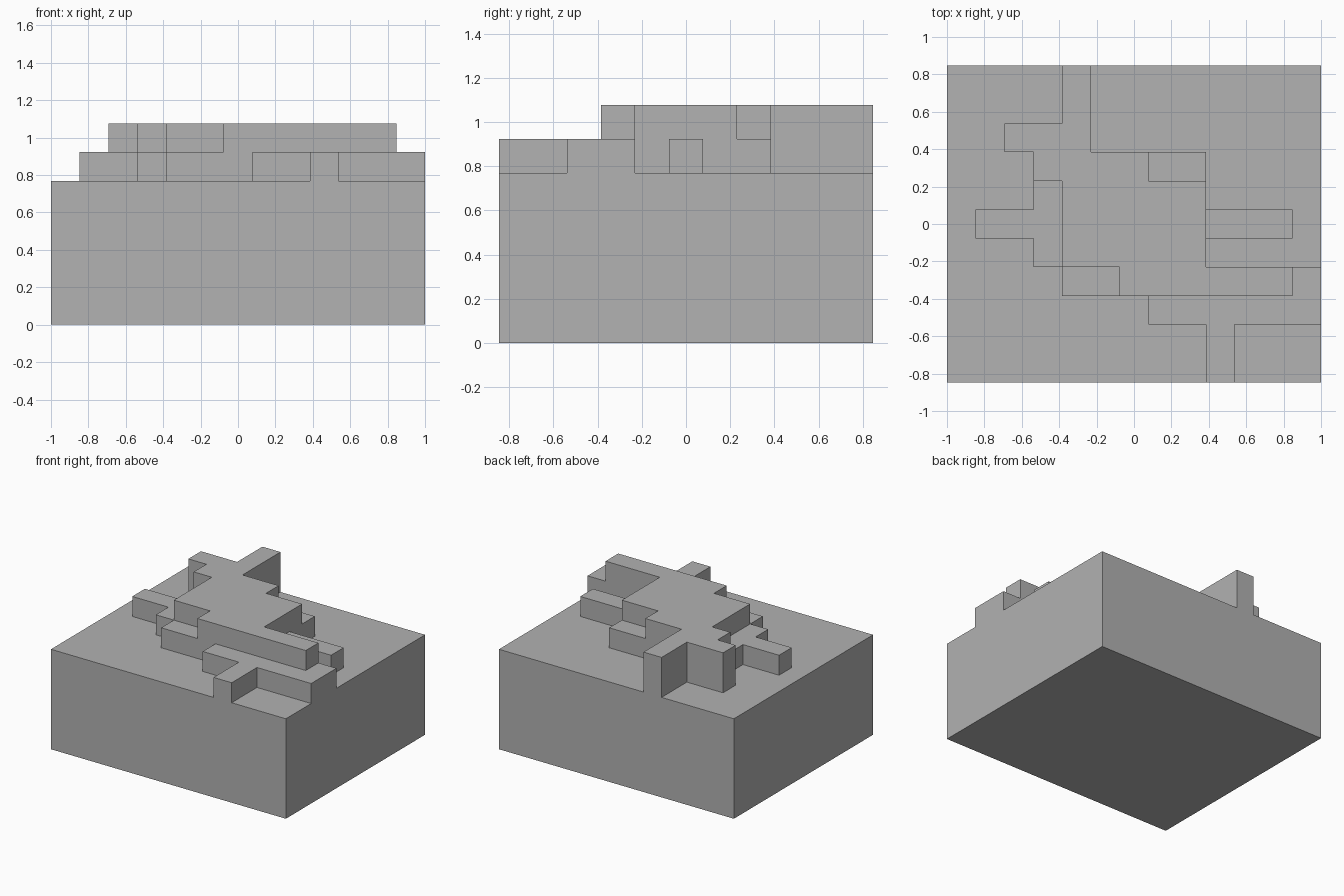
import bpy
import bmesh

if "Cube" in bpy.data.objects:
    bpy.data.objects.remove(bpy.data.objects["Cube"], do_unlink=True)

NX, NY = 13, 11
CELL = 2 / NX
BASE, LOWER, UPPER = 5, 6, 7
LEVELS = [0, BASE, LOWER, UPPER]

# Raised areas in grid cells: x start, x end, y start, y end
lower_tier = [
    (3, 4, 4, 7),    # left ledge
    (1, 3, 5, 6),    # left stub
    (4, 6, 3, 4),    # front left step
    (7, 9, 7, 8),    # back step
    (9, 12, 5, 6),   # right stub
    (7, 13, 2, 3),   # front ledge
    (9, 10, 0, 2),   # front spur
    (12, 13, 3, 4),  # end of the bar
]
upper_tier = [
    (4, 9, 4, 7),    # middle plateau
    (3, 7, 7, 8),    # back of the plateau
    (4, 5, 8, 11),   # back spur
    (2, 4, 8, 9),    # back left arm
    (6, 12, 3, 4),   # front bar
]

# Height of every cell
height = {(i, j): BASE for i in range(NX) for j in range(NY)}
for tier, level in ((lower_tier, LOWER), (upper_tier, UPPER)):
    for x0, x1, y0, y1 in tier:
        for i in range(x0, x1):
            for j in range(y0, y1):
                height[i, j] = level

bm = bmesh.new()


def quad(*corners):
    bm.faces.new([bm.verts.new(((x - NX / 2) * CELL, (y - NY / 2) * CELL, z * CELL))
                  for x, y, z in corners])


# Top, underside and exposed walls of each cell
for (i, j), top in height.items():
    ring = [(i, j), (i + 1, j), (i + 1, j + 1), (i, j + 1)]
    quad(*[(x, y, top) for x, y in ring])
    quad(*[(x, y, 0) for x, y in reversed(ring)])
    for k, (dx, dy) in enumerate([(0, -1), (1, 0), (0, 1), (-1, 0)]):
        beside = height.get((i + dx, j + dy), 0)
        a, b = ring[k], ring[(k + 1) % 4]
        for z0, z1 in zip(LEVELS, LEVELS[1:]):
            if beside <= z0 and z1 <= top:
                quad((*a, z0), (*b, z0), (*b, z1), (*a, z1))

# Weld into one solid and merge the flat areas
bmesh.ops.remove_doubles(bm, verts=bm.verts, dist=CELL / 100)
bmesh.ops.dissolve_limit(bm, angle_limit=0.01, verts=bm.verts, edges=bm.edges)

mesh = bpy.data.meshes.new("stepped_block")
bm.to_mesh(mesh)
bm.free()
block = bpy.data.objects.new("stepped_block", mesh)
bpy.context.collection.objects.link(block)

# Plain grey
grey = bpy.data.materials.new("grey")
grey.use_nodes = True
colour = (0.445, 0.445, 0.445, 1)
grey.diffuse_color = colour
grey.node_tree.nodes["Principled BSDF"].inputs["Base Color"].default_value = colour
mesh.materials.append(grey)
